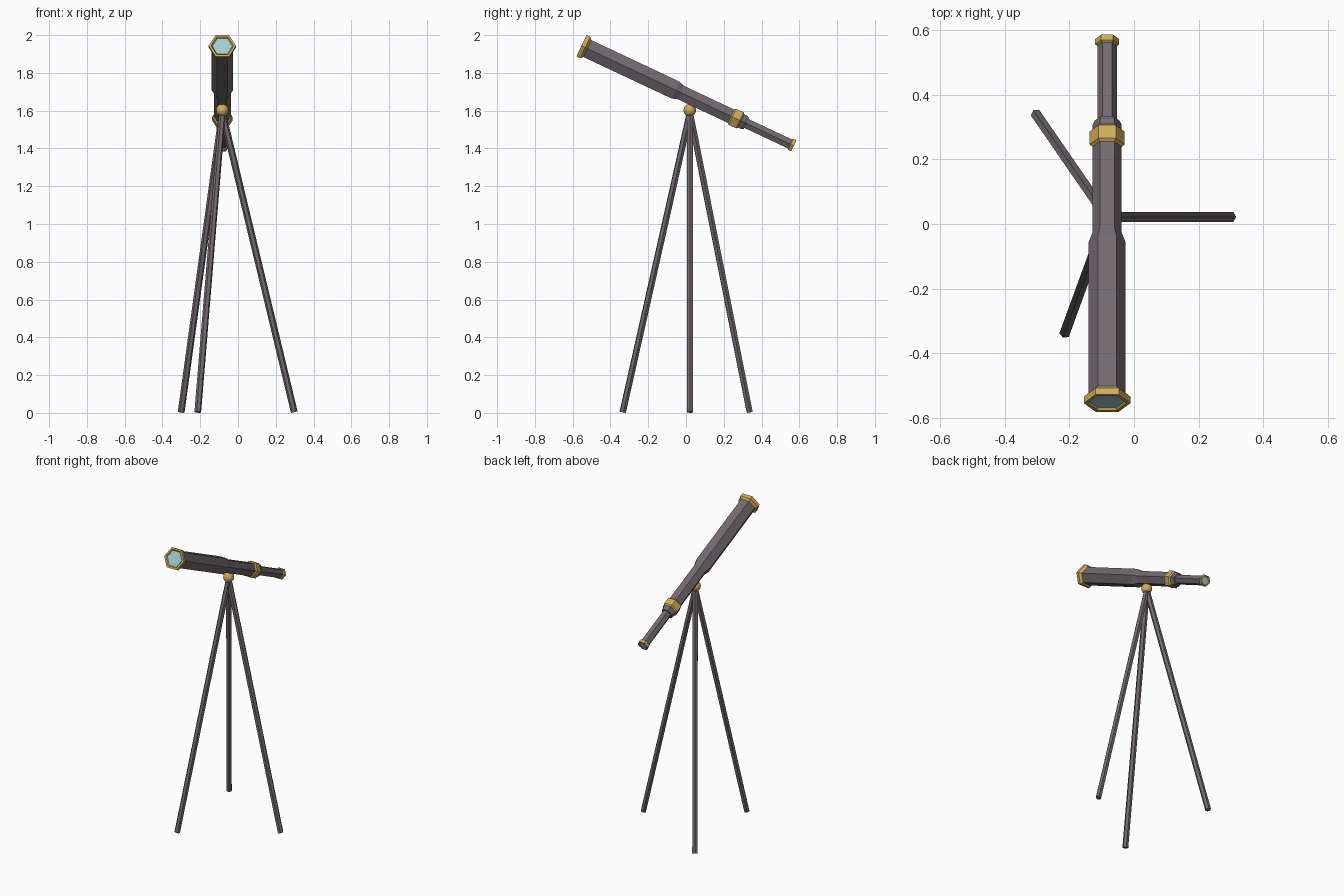
import bpy
import bmesh
from math import cos, sin, tau
from mathutils import Vector

if "Cube" in bpy.data.objects:
    bpy.data.objects.remove(bpy.data.objects["Cube"], do_unlink=True)


def make_material(name, color):
    mat = bpy.data.materials.new(name)
    mat.use_nodes = True
    mat.diffuse_color = (*color, 1)
    mat.node_tree.nodes["Principled BSDF"].inputs["Base Color"].default_value = (*color, 1)
    return mat


GREY = make_material("warm_grey", (0.17, 0.145, 0.16))
GOLD = make_material("brass", (0.62, 0.41, 0.11))
GLASS = make_material("pale_blue_glass", (0.36, 0.61, 0.63))


def hex_lathe(name, profile, origin, axis, corner, mat):
    """Sweep (distance, radius) steps along an axis as a capped hexagonal solid."""
    side = axis.cross(corner)
    bm = bmesh.new()
    rings = []
    for dist, radius in profile:
        ring = []
        for i in range(6):
            a = tau * i / 6
            ring.append(bm.verts.new(origin + axis * dist
                                     + (corner * cos(a) + side * sin(a)) * radius))
        rings.append(ring)
    for a, b in zip(rings, rings[1:]):
        for i in range(6):
            j = (i + 1) % 6
            bm.faces.new((a[i], a[j], b[j], b[i]))
    bm.faces.new(rings[0])
    bm.faces.new(rings[-1])
    bmesh.ops.recalc_face_normals(bm, faces=bm.faces)
    mesh = bpy.data.meshes.new(name)
    bm.to_mesh(mesh)
    bm.free()
    mesh.materials.append(mat)
    obj = bpy.data.objects.new(name, mesh)
    bpy.context.collection.objects.link(obj)
    return obj


# Telescope, measured along its axis from the front rim to the eyepiece
CX = -0.083
front = Vector((CX, -0.5535, 1.9435))
aim = Vector((0, 0.905, -0.426)).normalized()
across = Vector((1, 0, 0))
parts = [
    ("main_tube", [(0.015, 0.057), (0.55, 0.057), (0.583, 0.045), (0.6, 0.045)], GREY),
    ("middle_tube", [(0.57, 0.045), (0.95, 0.045), (0.965, 0.038)], GREY),
    ("eyepiece_tube", [(0.95, 0.03), (1.235, 0.03)], GREY),
    ("front_rim", [(0.008, 0.053), (0, 0.06), (0, 0.072), (0.022, 0.072), (0.035, 0.057)], GOLD),
    ("middle_band", [(0.875, 0.045), (0.883, 0.054), (0.927, 0.054), (0.935, 0.045)], GOLD),
    ("eyepiece_rim", [(1.22, 0.03), (1.225, 0.037), (1.243, 0.037), (1.243, 0.03), (1.239, 0.026)], GOLD),
    ("front_lens", [(0.006, 0.053), (0.012, 0.053)], GLASS),
    ("eyepiece_lens", [(1.235, 0.026), (1.24, 0.026)], GLASS),
]
for name, profile, mat in parts:
    hex_lathe(name, profile, front, aim, across, mat)

# Ball joint
bpy.ops.mesh.primitive_uv_sphere_add(segments=16, ring_count=10, radius=0.033,
                                     location=(CX, 0.02, 1.602))
ball = bpy.context.object
ball.name = "ball_joint"
ball.data.materials.append(GOLD)
bpy.ops.object.shade_smooth()

# Tripod legs
top = Vector((CX, 0.021, 1.59))
feet = {"left_leg": (0.298, 0.022), "back_leg": (-0.301, 0.337), "front_leg": (-0.213, -0.335)}
for name, (x, y) in feet.items():
    leg = Vector((x, y, 0.004)) - top
    axis = leg.normalized()
    level = Vector((0, 0, 1)).cross(axis).normalized()
    hex_lathe(name, [(0, 0.018), (leg.length, 0.018)], top, axis, axis.cross(level), GREY)
